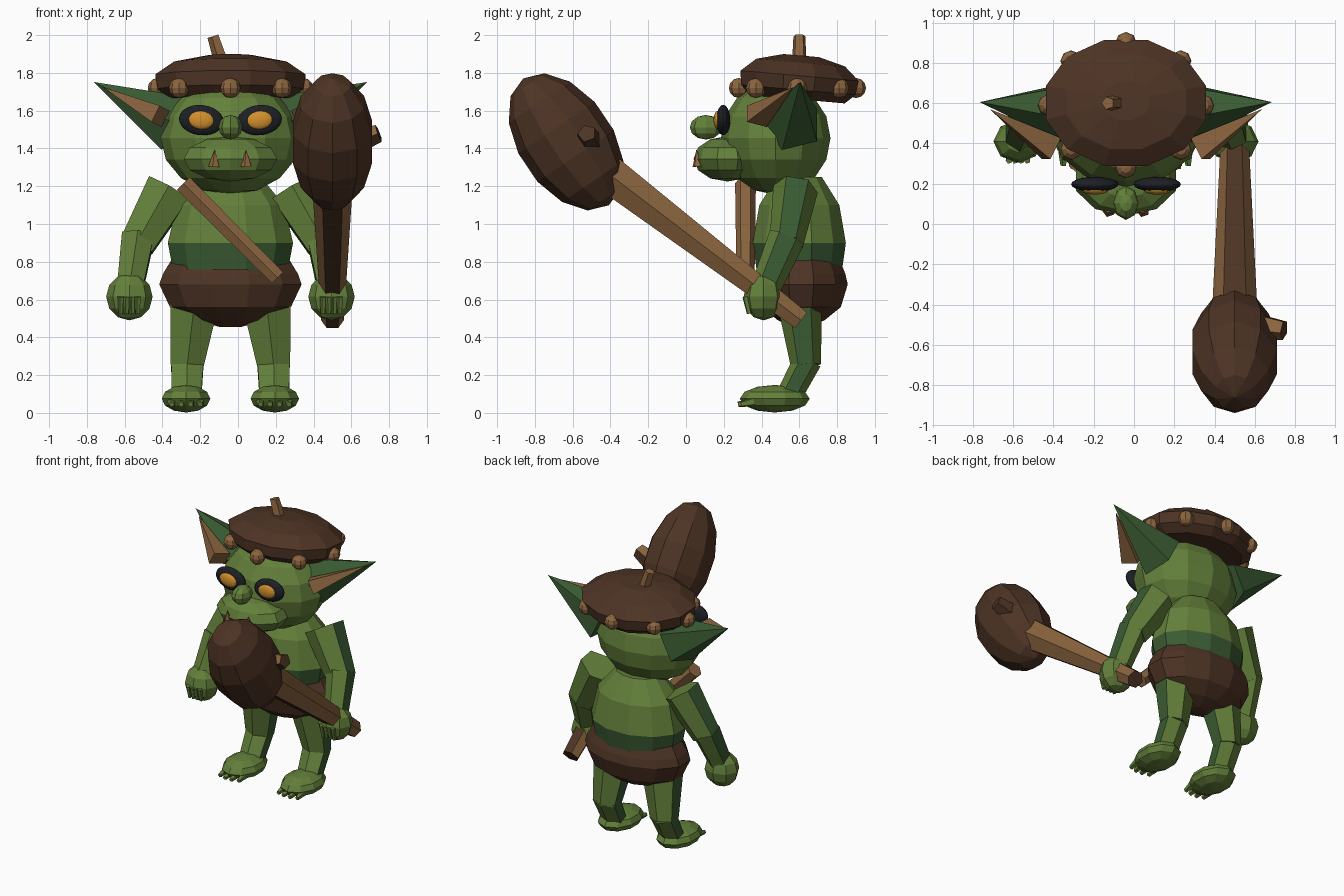
import bpy, bmesh, math
from mathutils import Vector, Matrix

if "Cube" in bpy.data.objects:
    bpy.data.objects.remove(bpy.data.objects["Cube"])

X0 = -0.04  # mirror plane of the creature (the club offsets the bounds)


def material(name, rgb):
    m = bpy.data.materials.new(name)
    m.diffuse_color = (*rgb, 1)
    m.use_nodes = True
    m.node_tree.nodes["Principled BSDF"].inputs["Base Color"].default_value = m.diffuse_color
    return m


GREEN = material("leaf green", (0.125, 0.215, 0.043))
DARK = material("dark green", (0.042, 0.105, 0.032))
BROWN = material("dark brown", (0.075, 0.034, 0.018))
TAN = material("tan", (0.26, 0.13, 0.05))
BLACK = material("black", (0.012, 0.014, 0.018))
AMBER = material("amber", (0.65, 0.28, 0.025))


def finish(name, bm, mat, alt=None, rule=None):
    """Turn a bmesh into an object; faces matching rule get the alt material."""
    bmesh.ops.recalc_face_normals(bm, faces=bm.faces[:])
    bm.normal_update()
    if alt:
        for f in bm.faces:
            f.material_index = 1 if rule(f) else 0
    me = bpy.data.meshes.new(name)
    bm.to_mesh(me)
    bm.free()
    me.materials.append(mat)
    if alt:
        me.materials.append(alt)
    ob = bpy.data.objects.new(name, me)
    bpy.context.collection.objects.link(ob)
    return ob


def rings(name, mat, frame, profile, rx, ry, n=12, twist=0.0, alt=None, rule=None):
    """Stack of n-sided rings from (height, factor) pairs, closed at both ends."""
    bm = bmesh.new()
    loops = []
    for z, f in profile:
        loop = []
        for k in range(n):
            a = (k + 0.5) * math.tau / n + twist
            loop.append(bm.verts.new(frame @ Vector((rx * f * math.cos(a), ry * f * math.sin(a), z))))
        loops.append(loop)
    for a, b in zip(loops, loops[1:]):
        for k in range(n):
            j = (k + 1) % n
            bm.faces.new((a[k], a[j], b[j], b[k]))
    bm.faces.new(loops[0][::-1])
    bm.faces.new(loops[-1])
    bmesh.ops.remove_doubles(bm, verts=bm.verts[:], dist=0.0005)
    return finish(name, bm, mat, alt, rule)


def rod(name, mat, p, q, r1, r2, n=6, flat=1.0, twist=0.0, alt=None, rule=None):
    """Tapered prism from p to q."""
    p, q = Vector(p), Vector(q)
    z = (q - p).normalized()
    ref = Vector((1, 0, 0)) if abs(z.x) < 0.75 else Vector((0, 1, 0))
    x = (ref - z * ref.dot(z)).normalized()
    y = z.cross(x)
    frame = Matrix.Translation(p) @ Matrix((x, y, z)).transposed().to_4x4()
    return rings(name, mat, frame, [(0, r1), ((q - p).length, r2)], 1, flat, n, twist, alt, rule)


def ball(name, mat, loc, r, seg=10, lat=7, rot=(0, 0, 0)):
    """Faceted ellipsoid, rot = angles about x, y and z in degrees."""
    bm = bmesh.new()
    bmesh.ops.create_uvsphere(bm, u_segments=seg, v_segments=lat, radius=1)
    m = Matrix.Translation(loc)
    for ang, ax in zip(rot, "XYZ"):
        m = m @ Matrix.Rotation(math.radians(ang), 4, ax)
    bm.transform(m @ Matrix.Diagonal((*r, 1)))
    return finish(name, bm, mat)


def side_face(f):
    return abs(f.normal.x) > 0.75


# torso with a darker waist band, and brown loincloth
centre = Matrix.Translation((X0, 0.6, 0))
rings("torso", GREEN, centre, [(0.76, 0.92), (0.90, 1), (1.10, 0.86), (1.25, 0.48)], 0.343, 0.255,
      alt=DARK, rule=lambda f: f.calc_center_median().z < 0.9)
rings("loincloth", BROWN, Matrix.Translation((X0, 0.61, 0)),
      [(0.81, 0.83), (0.735, 0.95), (0.68, 1), (0.56, 0.85), (0.49, 0.5), (0.455, 0.15)], 0.39, 0.255)

# head, muzzle and nose
ball("head", GREEN, (X0, 0.475, 1.455), (0.37, 0.29, 0.30), 12, 8)
ball("muzzle", GREEN, (X0, 0.22, 1.345), (0.26, 0.18, 0.12), 10, 6)
ball("nose", GREEN, (X0, 0.105, 1.512), (0.063, 0.085, 0.065), 8, 6)

# cap with stem and studs
tilt = Matrix.Translation((X0, 0.6, 1.77)) @ Matrix.Rotation(math.radians(-5), 4, 'X')
rings("cap", BROWN, tilt, [(-0.11, 0.8), (-0.06, 0.97), (0.015, 1), (0.085, 0.75), (0.122, 0.3)], 0.412, 0.325)
rod("cap_stem", TAN, (-0.09, 0.6, 1.87), (-0.13, 0.6, 1.995), 0.04, 0.033, 5)
for k in range(8):
    a = k * math.tau / 8
    ball("cap_stud", TAN, (X0 + 0.385 * math.cos(a), 0.59 + 0.31 * math.sin(a), 1.72),
         (0.053, 0.053, 0.053), 8, 6)

# everything that comes in pairs
for s in (-1, 1):
    def P(x, y, z):
        return (X0 + s * x, y, z)

    # eyes
    ball("eye_socket", BLACK, P(0.155, 0.197, 1.55), (0.118, 0.037, 0.08), 20, 12, (0, -s * 6, 0))
    ball("eye", AMBER, P(0.155, 0.168, 1.55), (0.067, 0.022, 0.048), 20, 12, (0, -s * 6, 0))
    # tusks
    rod("tusk", TAN, P(0.085, 0.065, 1.305), P(0.083, 0.055, 1.395), 0.032, 0.0, 5)
    # ears with inner lining
    rod("ear", DARK, P(0.29, 0.56, 1.53), P(0.725, 0.605, 1.752), 0.165, 0.0, 5)
    rod("ear_lining", TAN, P(0.37, 0.375, 1.57), P(0.675, 0.57, 1.725), 0.085, 0.0, 4, 0.8)
    # arms
    rod("upper_arm", GREEN, P(0.325, 0.58, 1.185), P(0.495, 0.53, 0.89), 0.14, 0.105, 6, 0.85,
        alt=DARK, rule=side_face)
    rod("forearm", GREEN, P(0.49, 0.535, 0.93), P(0.53, 0.425, 0.67), 0.098, 0.08, 6,
        alt=DARK, rule=side_face)
    # hands and fingers
    ball("hand", GREEN, P(0.535, 0.41, 0.615), (0.123, 0.105, 0.125), 8, 6)
    for k in range(4):
        dx = (k - 1.5) * 0.03
        rod("finger", GREEN, P(0.535 + dx, 0.315, 0.615), P(0.535 + dx, 0.335, 0.525), 0.017, 0.013, 5)
    # legs
    rod("thigh", GREEN, P(0.19, 0.6, 0.6), P(0.23, 0.635, 0.25), 0.15, 0.1, 6, 0.8,
        alt=DARK, rule=side_face)
    rod("shin", GREEN, P(0.228, 0.645, 0.28), P(0.232, 0.545, 0.09), 0.1, 0.09, 6, 0.75,
        alt=DARK, rule=side_face)
    # feet and toes
    ball("foot", GREEN, P(0.235, 0.47, 0.075), (0.135, 0.185, 0.073), 10, 6)
    for k in range(4):
        dx = (k - 1.5) * 0.05
        rod("toe", GREEN, P(0.235 + dx, 0.36, 0.06), P(0.235 + dx, 0.268 + abs(dx) * 0.3, 0.045), 0.026, 0.015, 5)

# chest strap
rod("chest_strap", TAN, (-0.29, 0.315, 1.215), (0.21, 0.315, 0.715), 0.055, 0.048, 6)

# club: handle with tan flanks, big head, side peg
rod("club_handle", TAN, (0.5, 0.61, 0.49), (0.5, -0.5, 1.335), 0.058, 0.118, 6, twist=math.pi / 6 * 0,
    flat=0.95, alt=BROWN, rule=lambda f: abs(f.normal.x) < 0.3).name = "club_handle"
bar = bpy.data.objects["club_handle"]
bpy.data.objects.remove(bar)
rod("club_handle", TAN, (0.5, 0.61, 0.49), (0.5, -0.5, 1.335), 0.06, 0.116, 6, twist=math.pi / 6,
    alt=BROWN, rule=lambda f: abs(f.normal.x) < 0.3)
ball("club_head", BROWN, (0.5, -0.635, 1.435), (0.225, 0.25, 0.405), 10, 7, (34, 0, 0))
rod("club_peg", BROWN, (0.64, -0.51, 1.44), (0.745, -0.525, 1.48), 0.065, 0.05, 5,
    alt=TAN, rule=lambda f: f.normal.z > 0.5)
